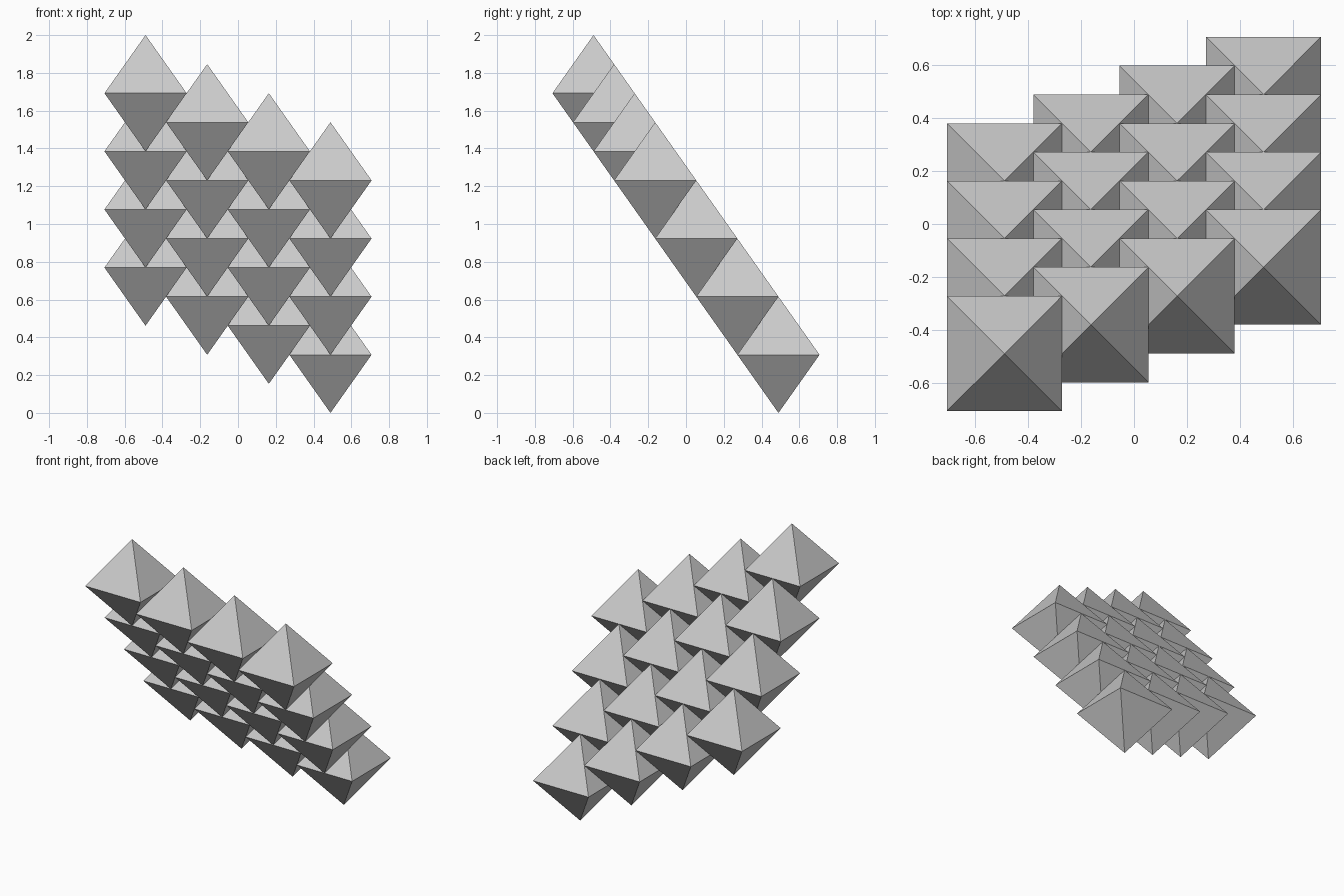
import bpy
import bmesh
from mathutils import Vector

cube = bpy.data.objects.get("Cube")
if cube:
    bpy.data.objects.remove(cube, do_unlink=True)

HALF_H = 2 / 6.5             # centre to tip
SIDE = HALF_H * 2 ** 0.5     # edge of a regular octahedron
COUNT = 4

grey = bpy.data.materials.new("light grey")
grey.use_nodes = True
colour = (0.6, 0.6, 0.6, 1)
grey.diffuse_color = colour
grey.node_tree.nodes["Principled BSDF"].inputs["Base Color"].default_value = colour

# One regular octahedron: a square waist with a tip above and below
mesh = bpy.data.meshes.new("octahedron")
bm = bmesh.new()
s = SIDE / 2
waist = [bm.verts.new((x, y, 0)) for x, y in ((-s, -s), (s, -s), (s, s), (-s, s))]
top = bm.verts.new((0, 0, HALF_H))
bottom = bm.verts.new((0, 0, -HALF_H))
for i in range(4):
    a, b = waist[i], waist[(i + 1) % 4]
    bm.faces.new((a, b, top))
    bm.faces.new((b, a, bottom))
bm.to_mesh(mesh)
bm.free()
mesh.materials.append(grey)

# Slanted lattice of touching octahedra, centred on the origin
column_step = Vector((0.75 * SIDE, 0.25 * SIDE, -0.5 * HALF_H))
row_step = Vector((0, 0.5 * SIDE, -HALF_H))
mid = (COUNT - 1) / 2
for c in range(COUNT):
    for r in range(COUNT):
        block = bpy.data.objects.new(f"octahedron_column{c + 1}_row{r + 1}", mesh)
        block.location = Vector((0, 0, 1)) + column_step * (c - mid) + row_step * (r - mid)
        bpy.context.collection.objects.link(block)
